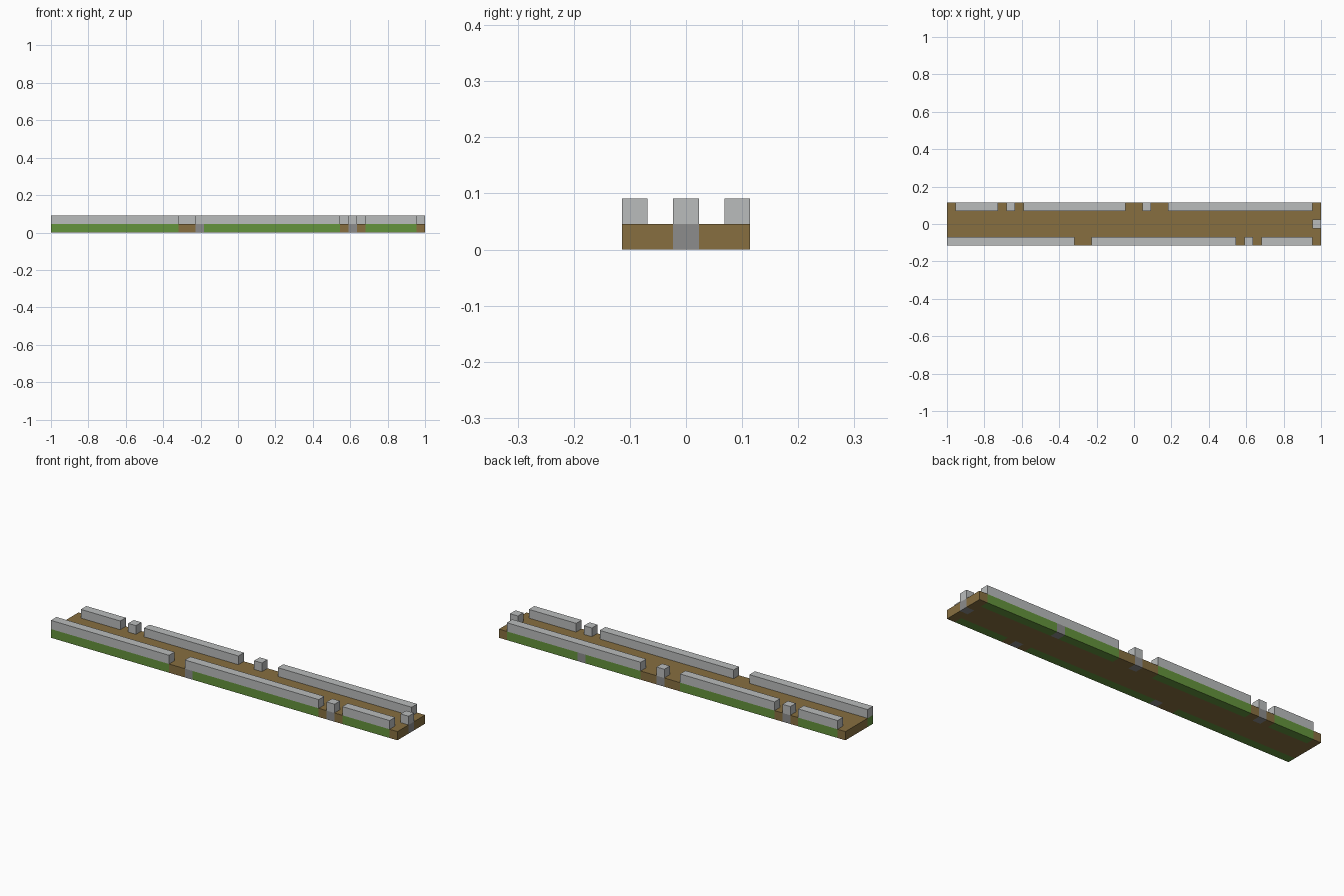
import bpy
import bmesh
from mathutils import Vector

cube = bpy.data.objects.get("Cube")
if cube:
    bpy.data.objects.remove(cube, do_unlink=True)

LENGTH, WIDTH = 44, 5
U = 2 / LENGTH  # one block of the grid


def srgb(*rgb):
    return tuple(((c / 255 + 0.055) / 1.055) ** 2.4 for c in rgb) + (1,)


def material(name, color):
    mat = bpy.data.materials.new(name)
    mat.use_nodes = True
    mat.diffuse_color = color
    bsdf = mat.node_tree.nodes["Principled BSDF"]
    bsdf.inputs["Base Color"].default_value = color
    bsdf.inputs["Roughness"].default_value = 0.9
    return mat


EARTH = material("earth brown", srgb(135, 111, 64))
GRASS = material("grass green", srgb(100, 147, 60))
DARK = material("dark stone", srgb(140, 140, 140))
LIGHT = material("light stone", srgb(186, 188, 188))


def grid_point(col, row, layer):
    return Vector(((col - LENGTH / 2) * U, (row - WIDTH / 2) * U, layer * U))


def box_mesh(lo, hi):
    bm = bmesh.new()
    bmesh.ops.create_cube(bm, size=1)
    a, b = grid_point(*lo), grid_point(*hi)
    for v in bm.verts:
        v.co = Vector((a[i] + (v.co[i] + 0.5) * (b[i] - a[i]) for i in range(3)))
    return bm


def finish(bm, name, materials):
    mesh = bpy.data.meshes.new(name)
    bm.to_mesh(mesh)
    bm.free()
    for mat in materials:
        mesh.materials.append(mat)
    obj = bpy.data.objects.new(name, mesh)
    bpy.context.collection.objects.link(obj)


# Wall runs as (row, first column, end column), and their stone footings
walls = [
    (0, 0, 15), (0, 17, 34), (0, 35, 36), (0, 37, 43),
    (4, 1, 6), (4, 7, 8), (4, 9, 21), (4, 23, 24), (4, 26, 43),
    (2, 43, 44),
]
footings = {(0, 17), (0, 35), (4, 7), (4, 23), (4, 33), (2, 43)}

# Base slab, cut along block lines and coloured by what stands on it
bm = box_mesh((0, 0, 0), (LENGTH, WIDTH, 1))
cuts = {c for _, a, b in walls for c in (a, b)}
cuts |= {c + d for _, c in footings for d in (0, 1)}
planes = [((c, 0, 0), (1, 0, 0)) for c in sorted(cuts) if 0 < c < LENGTH]
planes += [((0, r, 0), (0, 1, 0)) for r in range(1, WIDTH)]
for point, normal in planes:
    bmesh.ops.bisect_plane(bm, geom=bm.verts[:] + bm.edges[:] + bm.faces[:],
                           plane_co=grid_point(*point), plane_no=normal)
for face in bm.faces:
    # Step just inside the face to find the block it belongs to
    p = face.calc_center_median() - face.normal * U * 0.3
    col = int(p.x / U + LENGTH / 2)
    row = int(p.y / U + WIDTH / 2)
    if (row, col) in footings:
        face.material_index = 2
    elif any(row == r and a <= col < b for r, a, b in walls):
        face.material_index = 1
finish(bm, "base_slab", [EARTH, GRASS, DARK])

# Parapet walls and single posts on top of the slab
sides = {0: "front", 2: "end", 4: "back"}
for i, (row, a, b) in enumerate(walls):
    kind = "post" if b - a == 1 else "wall"
    bm = box_mesh((a, row, 1), (b, row + 1, 2))
    finish(bm, f"{sides[row]}_{kind}_{i + 1}", [LIGHT])
